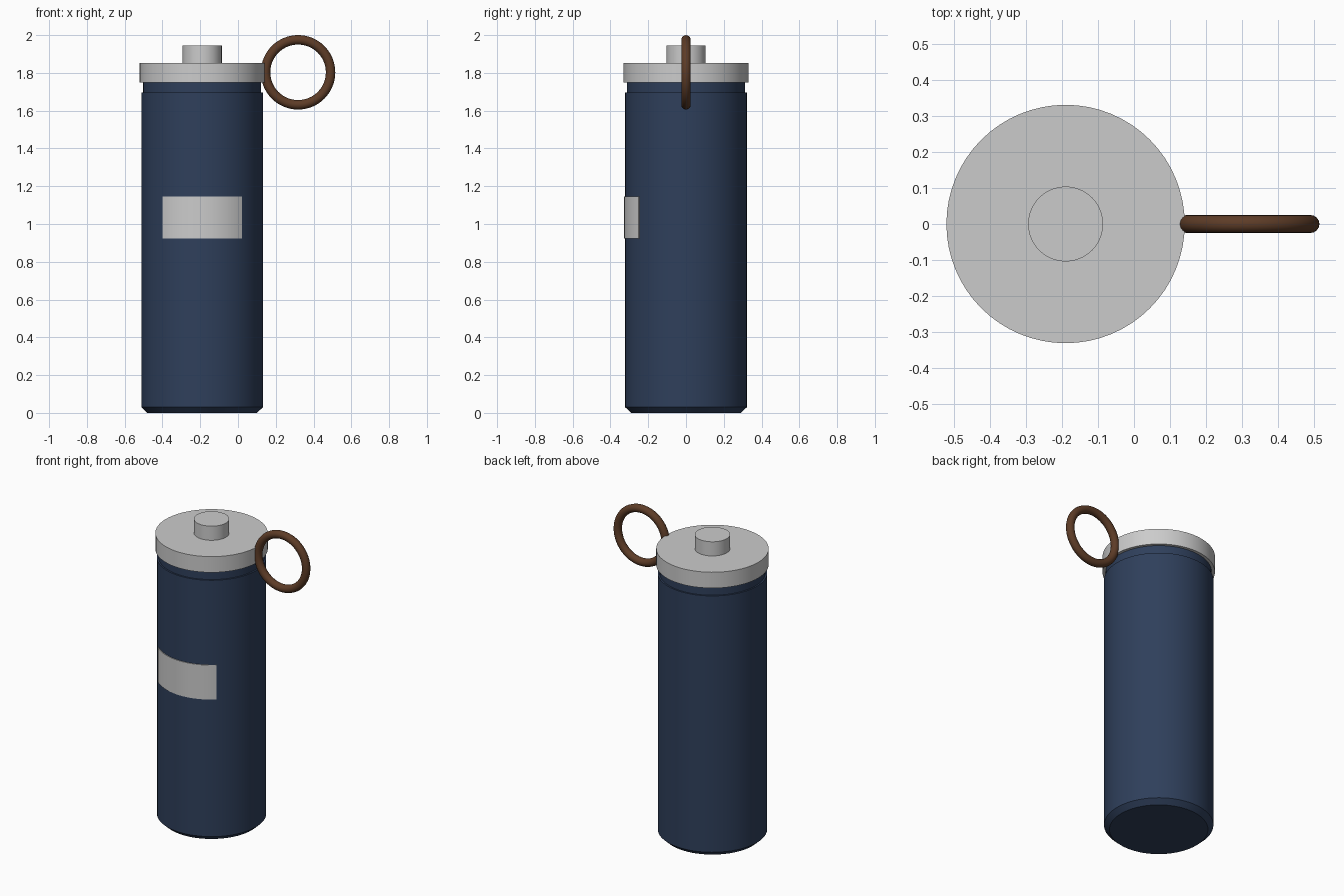
import bpy, bmesh, math

if "Cube" in bpy.data.objects:
    bpy.data.objects.remove(bpy.data.objects["Cube"])

AXIS_X = -0.19
SEG = 64


def finish(name, bm, mat=None):
    bmesh.ops.recalc_face_normals(bm, faces=bm.faces[:])
    me = bpy.data.meshes.new(name)
    bm.to_mesh(me)
    bm.free()
    ob = bpy.data.objects.new(name, me)
    bpy.context.collection.objects.link(ob)
    if mat:
        me.materials.append(mat)
    bpy.ops.object.select_all(action='DESELECT')
    ob.select_set(True)
    bpy.context.view_layer.objects.active = ob
    bpy.ops.object.shade_smooth_by_angle(angle=math.radians(30))
    return ob


def lathe(name, profile, mat=None):
    """Closed solid of revolution from (radius, z) points, capped at both ends."""
    bm = bmesh.new()
    rings = []
    for r, z in profile:
        rings.append([bm.verts.new((r * math.cos(2 * math.pi * i / SEG),
                                    r * math.sin(2 * math.pi * i / SEG), z))
                      for i in range(SEG)])
    for a, b in zip(rings, rings[1:]):
        for i in range(SEG):
            j = (i + 1) % SEG
            bm.faces.new((a[i], a[j], b[j], b[i]))
    bm.faces.new(rings[0])
    bm.faces.new(rings[-1])
    ob = finish(name, bm, mat)
    ob.location.x = AXIS_X
    return ob


def material(name, colour):
    m = bpy.data.materials.new(name)
    m.diffuse_color = (*colour, 1)
    m.use_nodes = True
    m.node_tree.nodes["Principled BSDF"].inputs["Base Color"].default_value = m.diffuse_color
    return m


navy = material("navy", (0.028, 0.05, 0.105))
brown = material("brown", (0.11, 0.045, 0.02))

# Body with chamfered base and a slightly narrower neck
lathe("body", [(0.29, 0), (0.322, 0.03), (0.322, 1.695),
               (0.312, 1.695), (0.312, 1.752)], navy)

# Lid and its knob
lathe("lid", [(0.331, 1.75), (0.331, 1.853)])
lathe("lid_knob", [(0.104, 1.85), (0.104, 1.945)])

# Curved label plate wrapped on the front
bm = bmesh.new()
cols = []
N = 20
for i in range(N + 1):
    a = math.radians(-90 - 40 + 80 * i / N)
    cols.append([bm.verts.new((r * math.cos(a), r * math.sin(a), z))
                 for r, z in ((0.315, 0.922), (0.327, 0.922),
                              (0.327, 1.146), (0.315, 1.146))])
for a, b in zip(cols, cols[1:]):
    for k in range(4):
        m = (k + 1) % 4
        bm.faces.new((a[k], b[k], b[m], a[m]))
bm.faces.new(cols[0])
bm.faces.new(cols[-1])
finish("label_plate", bm).location.x = AXIS_X

# Carry ring at the lid's edge
bpy.ops.mesh.primitive_torus_add(location=(0.318, 0, 1.803),
                                 rotation=(math.pi / 2, 0, 0),
                                 major_radius=0.172, minor_radius=0.025,
                                 major_segments=64, minor_segments=16)
ring = bpy.context.object
ring.name = "carry_ring"
ring.data.materials.append(brown)
bpy.ops.object.shade_smooth()
